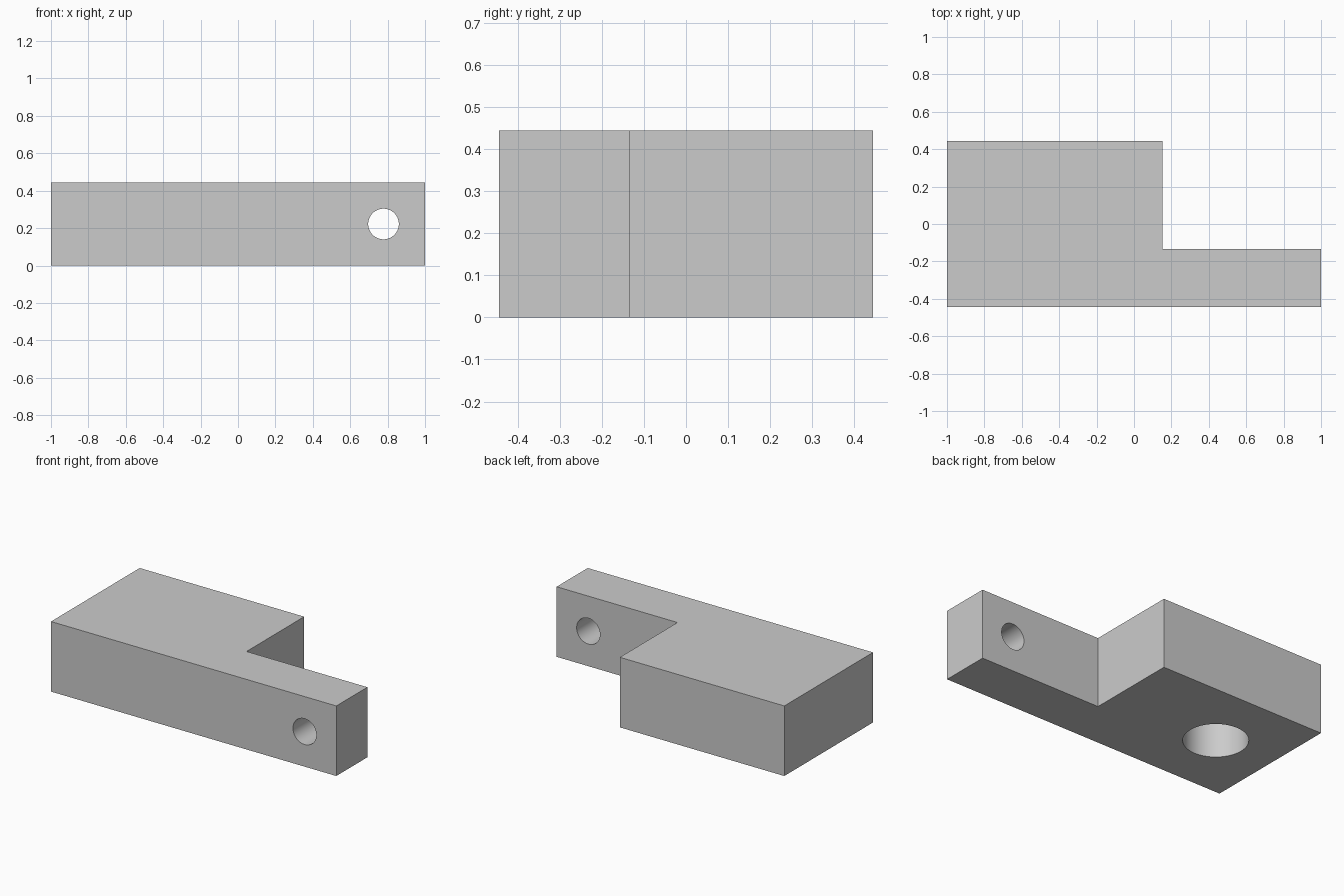
import bpy, bmesh, math
from mathutils import Matrix

if "Cube" in bpy.data.objects:
    bpy.data.objects.remove(bpy.data.objects["Cube"], do_unlink=True)

HEIGHT, HALF_DEPTH = 0.444, 0.444
STEP_X, ARM_BACK = 0.153, -0.133

grey = bpy.data.materials.new("plain grey")
grey.use_nodes = True
colour = (0.6, 0.6, 0.6, 1)
grey.diffuse_color = colour
grey.node_tree.nodes["Principled BSDF"].inputs["Base Color"].default_value = colour


def add_object(name, bm):
    mesh = bpy.data.meshes.new(name)
    bmesh.ops.recalc_face_normals(bm, faces=bm.faces)
    bm.to_mesh(mesh)
    bm.free()
    obj = bpy.data.objects.new(name, mesh)
    bpy.context.collection.objects.link(obj)
    mesh.materials.append(grey)
    return obj


def cylinder_cutter(name, radius, length, centre, tilt=0):
    bm = bmesh.new()
    place = Matrix.Translation(centre) @ Matrix.Rotation(tilt, 4, "X")
    bmesh.ops.create_cone(bm, cap_ends=True, segments=64, radius1=radius,
                          radius2=radius, depth=length, matrix=place)
    cutter = add_object(name, bm)
    cutter.hide_render = True
    return cutter


# L-shaped block, extruded from its plan outline
outline = [(-1, -HALF_DEPTH), (1, -HALF_DEPTH), (1, ARM_BACK),
           (STEP_X, ARM_BACK), (STEP_X, HALF_DEPTH), (-1, HALF_DEPTH)]
bm = bmesh.new()
base = bm.faces.new([bm.verts.new((x, y, 0)) for x, y in outline])
top = bmesh.ops.extrude_face_region(bm, geom=[base])["geom"]
bmesh.ops.translate(bm, vec=(0, 0, HEIGHT),
                    verts=[v for v in top if isinstance(v, bmesh.types.BMVert)])
block = add_object("bracket_block", bm)

# Through hole in the arm and blind socket in the underside
socket_depth = 0.333
cutters = [
    cylinder_cutter("arm_hole_cutter", 0.082, 1, (0.778, -0.3, HEIGHT / 2), math.pi / 2),
    cylinder_cutter("base_socket_cutter", 0.186, 2 * socket_depth, (-0.6, 0, 0)),
]
for cutter in cutters:
    cut = block.modifiers.new(cutter.name, "BOOLEAN")
    cut.operation = "DIFFERENCE"
    cut.solver = "EXACT"
    cut.object = cutter

# Bake the cuts, then drop the cutters
bpy.context.view_layer.objects.active = block
block.select_set(True)
for cutter in cutters:
    bpy.ops.object.modifier_apply(modifier=cutter.name)
    bpy.data.objects.remove(cutter, do_unlink=True)

# Smooth hole walls, crisp edges
bpy.ops.object.select_all(action="DESELECT")
block.select_set(True)
bpy.ops.object.shade_smooth_by_angle(angle=math.radians(30))
